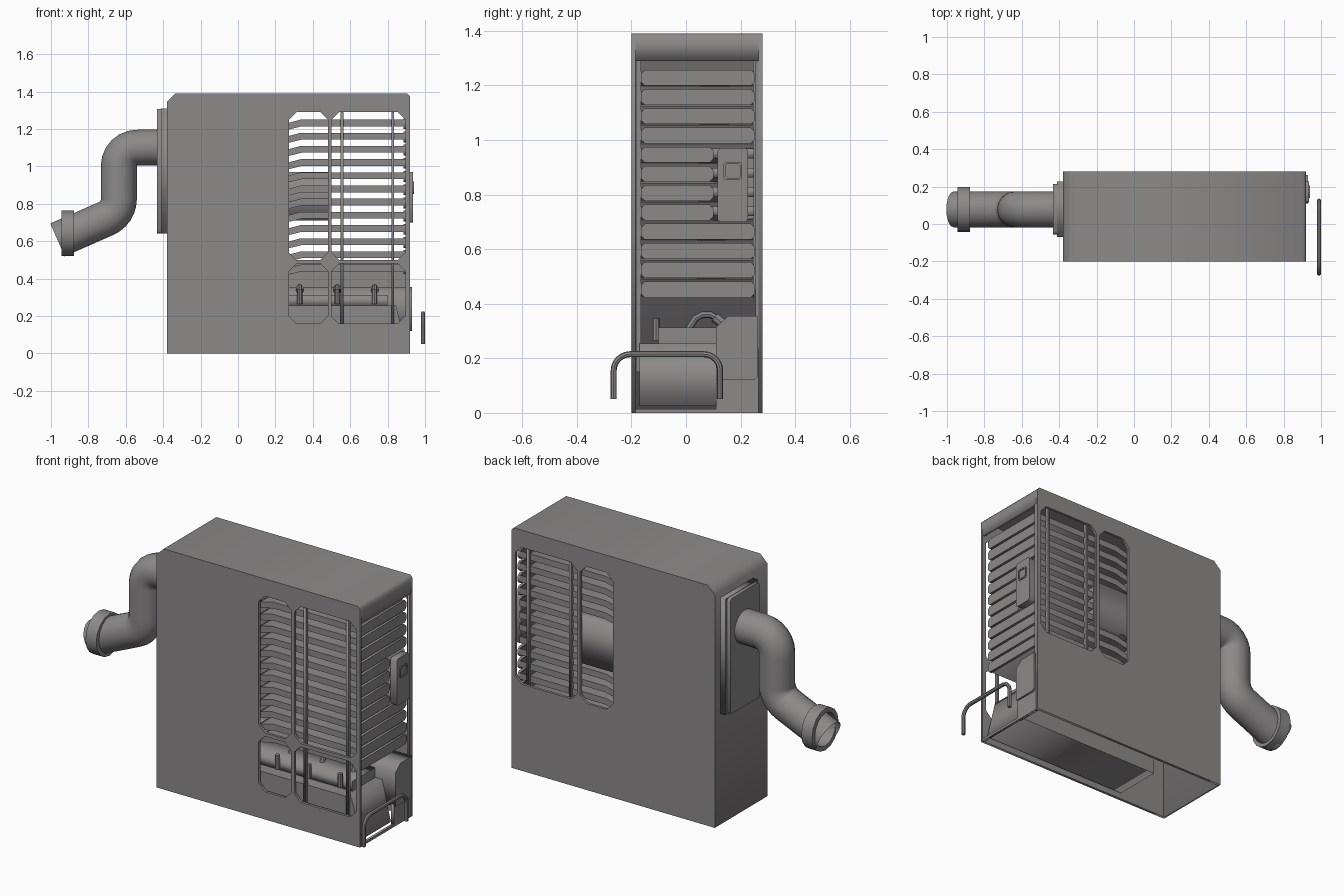
import bpy, bmesh, math

if "Cube" in bpy.data.objects:
    bpy.data.objects.remove(bpy.data.objects["Cube"])

grey = bpy.data.materials.new("warm_grey_metal")
grey.diffuse_color = (0.265, 0.25, 0.25, 1)
grey.use_nodes = True
grey.node_tree.nodes["Principled BSDF"].inputs["Base Color"].default_value = grey.diffuse_color


def finish(name, mesh, smooth=False):
    mesh.name = name
    mesh.materials.clear()
    mesh.materials.append(grey)
    if smooth:
        mesh.shade_smooth()
        mesh.set_sharp_from_angle(angle=math.radians(35))
    ob = bpy.data.objects.new(name, mesh)
    bpy.context.collection.objects.link(ob)
    return ob


def curve_mesh(cu):
    """Turn a curve into a plain mesh."""
    tmp = bpy.data.objects.new("tmp", cu)
    bpy.context.collection.objects.link(tmp)
    dg = bpy.context.evaluated_depsgraph_get()
    me = bpy.data.meshes.new_from_object(tmp.evaluated_get(dg))
    bpy.data.objects.remove(tmp)
    return me


def spline(cu, pts, cyclic):
    s = cu.splines.new('POLY')
    s.points.add(len(pts) - 1)
    for p, c in zip(s.points, pts):
        p.co = (*c, 0, 1) if len(c) == 2 else (*c, 1)
    s.use_cyclic_u = cyclic


def prism(name, plane, a, b, outline, holes=(), smooth=False):
    """Outline with holes in plane 'xz' or 'yz', spanning a..b on the other axis."""
    cu = bpy.data.curves.new(name, 'CURVE')
    cu.dimensions = '2D'
    cu.fill_mode = 'BOTH'
    cu.extrude = (b - a) / 2
    for pts in (outline, *holes):
        spline(cu, pts, True)
    me = curve_mesh(cu)
    for v in me.vertices:
        u, w, d = v.co
        d += (a + b) / 2
        v.co = (u, d, w) if plane == 'xz' else (d, u, w)
    bm = bmesh.new()
    bm.from_mesh(me)
    bmesh.ops.remove_doubles(bm, verts=bm.verts, dist=1e-5)
    bmesh.ops.recalc_face_normals(bm, faces=bm.faces)
    bm.to_mesh(me)
    bm.free()
    return finish(name, me, smooth)


def cut_rect(u0, u1, v0, v1, c=0.0):
    """Rectangle with chamfered corners."""
    if not c:
        return [(u0, v0), (u1, v0), (u1, v1), (u0, v1)]
    return [(u0 + c, v0), (u1 - c, v0), (u1, v0 + c), (u1, v1 - c),
            (u1 - c, v1), (u0 + c, v1), (u0, v1 - c), (u0, v0 + c)]


def block(name, x0, x1, y0, y1, z0, z1, c=0.0):
    return prism(name, 'yz', x0, x1, cut_rect(y0, y1, z0, z1, c))


def tube(name, pts, r, res=2, caps=True):
    cu = bpy.data.curves.new(name, 'CURVE')
    cu.dimensions = '3D'
    cu.bevel_depth = r
    cu.bevel_resolution = res
    cu.use_fill_caps = caps
    spline(cu, pts, False)
    return finish(name, curve_mesh(cu), True)


def arc(cx, cz, r, a0, a1, n=6):
    return [(cx + r * math.cos(math.radians(a0 + (a1 - a0) * i / n)),
             cz + r * math.sin(math.radians(a0 + (a1 - a0) * i / n))) for i in range(n + 1)]


# Housing: front and back sheets with windows, wrapped by top, chamfer and left wall
side = [(-0.38, 0), (0.92, 0), (0.92, 1.375), (0.905, 1.39), (-0.335, 1.39), (-0.38, 1.345)]
upper = [cut_rect(0.272, 0.48, 0.50, 1.29, 0.04), cut_rect(0.5, 0.895, 0.50, 1.29, 0.04)]
lower = [cut_rect(0.272, 0.48, 0.16, 0.48, 0.04), cut_rect(0.5, 0.895, 0.16, 0.48, 0.04)]
prism("housing_front", 'xz', -0.2, -0.185, side, upper + lower)
prism("housing_back", 'xz', 0.265, 0.28, side, upper)
prism("housing_wrap", 'xz', -0.19, 0.27,
      [(-0.38, 0), (-0.365, 0), (-0.365, 1.34), (-0.33, 1.375), (0.905, 1.375), (0.905, 1.29),
       (0.92, 1.29), (0.92, 1.375), (0.905, 1.39), (-0.335, 1.39), (-0.38, 1.345)])
block("rear_stile", 0.905, 0.919, 0.255, 0.27, 0.0, 1.3)
block("bottom_sill", 0.905, 0.919, -0.19, 0.27, 0.0, 0.015)
block("lower_side_cover", 0.9, 0.919, 0.11, 0.27, 0.0, 0.13)

# Louvres: bent blades with rounded end lips
for i in range(12):
    z = 1.228 - i * 0.0705
    blade = [(0.25, z - 0.035), (0.285, z - 0.028), (0.34, z - 0.014), (0.89, z - 0.014),
             (0.89, z + 0.022), (0.335, z + 0.022), (0.29, z + 0.01), (0.25, z)]
    prism(f"louvre_blade_{i}", 'xz', -0.165, 0.25, blade)
    end = 0.10 if 4 <= i <= 7 else 0.252
    block(f"louvre_lip_{i}", 0.885, 0.9, -0.165, end, z - 0.029, z + 0.029, 0.014)

# Vertical bars holding the louvres
for x in (0.556, 0.827):
    block("front_bar", x - 0.007, x + 0.007, -0.184, -0.164, 0.15, 1.3)
    block("back_bar", x - 0.007, x + 0.007, 0.245, 0.264, 0.45, 1.3)

# Inner box behind the rear window
block("inner_box", 0.1, 0.5, 0.14, 0.255, 0.71, 0.97)

# Control panel with a framed button
block("control_panel", 0.895, 0.935, 0.115, 0.228, 0.70, 0.97, 0.01)
prism("button_frame", 'yz', 0.93, 0.941, cut_rect(0.138, 0.205, 0.853, 0.92, 0.008),
      [cut_rect(0.146, 0.197, 0.861, 0.912, 0.006)])

# Lower tray with sloped end, stepped top and hoses
prism("lower_tray", 'xz', -0.17, 0.11, [(-0.05, 0.025), (0.9, 0.025), (0.845, 0.255), (-0.05, 0.255)])
block("tray_step", -0.05, 0.8, -0.1, 0.11, 0.25, 0.312)
prism("side_box", 'yz', 0.0, 0.93,
      [(0.11, 0.12), (0.25, 0.12), (0.262, 0.132), (0.262, 0.355), (0.155, 0.355), (0.11, 0.315)])
for x in (0.33, 0.53, 0.73):
    tube("hose", [(x, -0.025, 0.25), (x, 0.02, 0.325), (x, 0.035, 0.347), (x, 0.06, 0.36),
                  (x, 0.09, 0.36), (x, 0.115, 0.347), (x, 0.145, 0.32)], 0.013)
    tube("hose_socket", [(x, 0.105, 0.352), (x, 0.135, 0.328)], 0.02)
    tube("hose_foot", [(x, -0.11, 0.265), (x, -0.11, 0.345)], 0.014)

# Handle hoop
hoop = [(-0.265, 0.05)] + arc(-0.205, 0.155, 0.06, 180, 90) + arc(0.065, 0.155, 0.06, 90, 0) + [(0.125, 0.05)]
tube("handle_hoop", [(0.989, y, z) for y, z in hoop], 0.011)

# Duct mounting plate
block("duct_plate_base", -0.412, -0.38, -0.07, 0.228, 0.64, 1.31)
block("duct_plate_cover", -0.432, -0.41, -0.055, 0.213, 0.642, 1.308, 0.012)

# Bent duct with collar at its open end
path = ([(-0.38, 1.103)] + arc(-0.54, 1.003, 0.097, 90, 180) + arc(-0.75, 0.825, 0.113, 0, -67)
        + [(-0.965, 0.607)])
duct = tube("bent_duct", [(x, 0.078, z) for x, z in path], 0.096, 6, False)
prism("duct_collar", 'yz', -0.945, -0.876,
      [(0.078 + u, w) for u, w in arc(0, 0.643, 0.121, 0, 337.5, 15)],
      [[(0.078 + u, w) for u, w in arc(0, 0.643, 0.095, 0, 337.5, 15)]], True)
